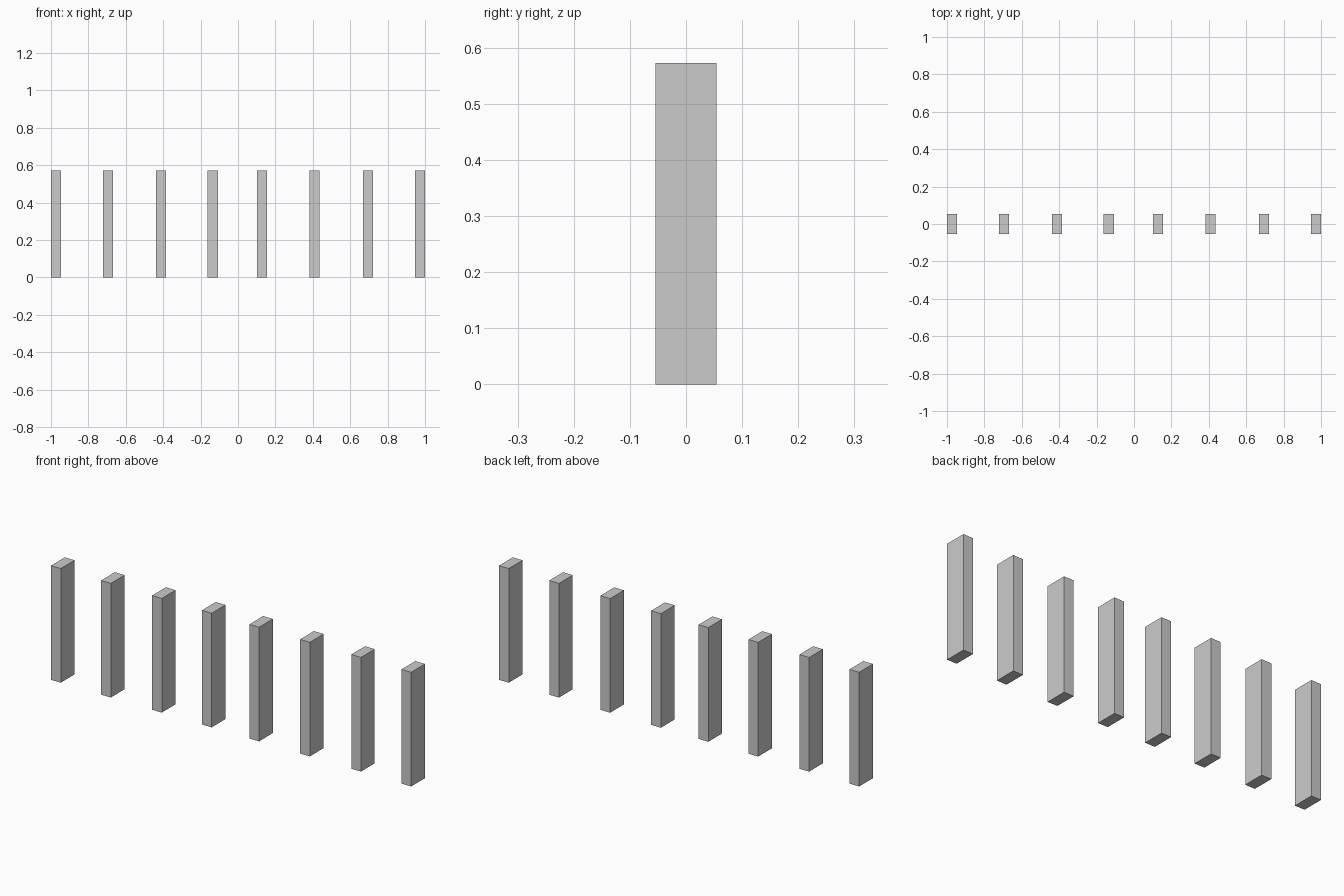
import bpy

if "Cube" in bpy.data.objects:
    bpy.data.objects.remove(bpy.data.objects["Cube"])

WIDTH, DEPTH, HEIGHT = 0.054, 0.109, 0.573

# Row of slightly unevenly spaced rectangular posts
POST_X = [-0.973, -0.695, -0.412, -0.135, 0.128, 0.410, 0.694, 0.973]


def add_post(name, x):
    bpy.ops.mesh.primitive_cube_add(size=1, location=(x, 0, HEIGHT / 2))
    post = bpy.context.object
    post.name = name
    post.scale = (WIDTH, DEPTH, HEIGHT)
    bpy.ops.object.transform_apply(location=False, rotation=False, scale=True)


for i, x in enumerate(POST_X, 1):
    add_post(f"post_{i}", x)
